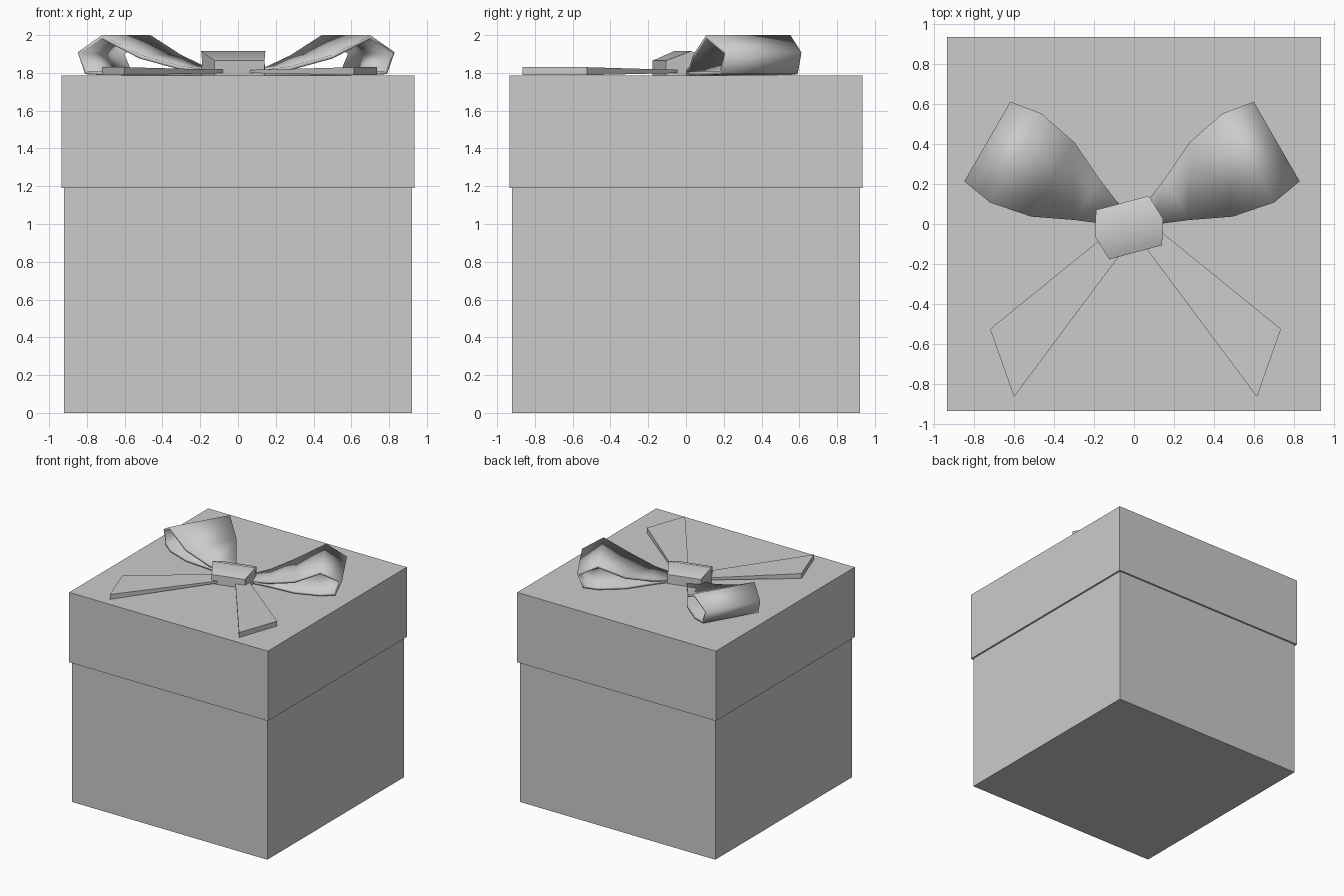
import bpy, bmesh, math
from mathutils import Vector

if "Cube" in bpy.data.objects:
    bpy.data.objects.remove(bpy.data.objects["Cube"])


def finish(name, bm, smooth=None):
    bmesh.ops.recalc_face_normals(bm, faces=bm.faces)
    mesh = bpy.data.meshes.new(name)
    bm.to_mesh(mesh)
    bm.free()
    obj = bpy.data.objects.new(name, mesh)
    bpy.context.collection.objects.link(obj)
    if smooth:
        bpy.ops.object.select_all(action='DESELECT')
        obj.select_set(True)
        bpy.context.view_layer.objects.active = obj
        bpy.ops.object.shade_smooth_by_angle(angle=math.radians(smooth))
    return obj


def loft(name, a, b, smooth=None):
    """Closed solid between two outlines with equal point counts."""
    bm = bmesh.new()
    va = [bm.verts.new(p) for p in a]
    vb = [bm.verts.new(p) for p in b]
    n = len(va)
    bm.faces.new(va)
    bm.faces.new(vb[::-1])
    for i in range(n):
        j = (i + 1) % n
        bm.faces.new((va[i], vb[i], vb[j], va[j]))
    return finish(name, bm, smooth)


def box(name, half, z0, z1):
    ring = [(-half, -half), (half, -half), (half, half), (-half, half)]
    loft(name, [(x, y, z0) for x, y in ring], [(x, y, z1) for x, y in ring])


def on_axis(s, t, angle):
    c, d = math.cos(angle), math.sin(angle)
    return s * c - t * d, s * d + t * c


# Box body and overhanging lid
box("box_body", 0.92, 0.0, 1.25)
box("box_lid", 0.935, 1.19, 1.785)

# Bow loops: (distance from knot, height, half width) along the ribbon
LOOP = [(0.08, 1.80, 0.05), (0.25, 1.825, 0.12), (0.45, 1.885, 0.215),
        (0.66, 1.99, 0.257), (0.815, 1.905, 0.23), (0.77, 1.802, 0.235),
        (0.66, 1.798, 0.25), (0.45, 1.797, 0.215), (0.25, 1.797, 0.12),
        (0.08, 1.797, 0.05)]


def bow_loop(name, side):
    bm = bmesh.new()
    rows = []
    for s, z, w in LOOP:
        row = []
        for t in (-w, w):
            x, y = on_axis(s, t, math.radians(30))
            row.append(bm.verts.new((side * (x + 0.01) - 0.01, y, z)))
        rows.append(row)
    for (a, b), (c, d) in zip(rows, rows[1:]):
        bm.faces.new((a, b, d, c))
    obj = finish(name, bm, 50)
    mod = obj.modifiers.new("ribbon_thickness", 'SOLIDIFY')
    mod.thickness = 0.02
    mod.offset = 0


# Ribbon tails: tapered slabs lying on the lid
def tail(name, side):
    def section(p, q, z0, z1):
        pts = [(side * (x - 0.0075) + 0.0075, y) for x, y in (p, q)]
        return [(*pts[0], z0), (*pts[1], z0), (*pts[1], z1), (*pts[0], z1)]
    loft(name, section((0.10, -0.01), (0.03, -0.08), 1.80, 1.815),
         section((0.735, -0.525), (0.615, -0.865), 1.788, 1.83))


for label, side in (("right", 1), ("left", -1)):
    bow_loop("bow_loop_" + label, side)
    tail("bow_tail_" + label, side)

# Knot: ridged band turned 15 degrees, (across, height, half length)
KNOT = [(-0.128, 1.787, 0.137), (-0.128, 1.865, 0.137), (0, 1.915, 0.176),
        (0.128, 1.865, 0.137), (0.128, 1.787, 0.137), (0, 1.787, 0.176)]
ends = []
for sign in (-1, 1):
    ring = []
    for t, z, h in KNOT:
        x, y = on_axis(sign * h, t, math.radians(15))
        ring.append(Vector((x - 0.025, y - 0.018, z)))
    ends.append(ring)
loft("bow_knot", ends[0], ends[1], 50)
